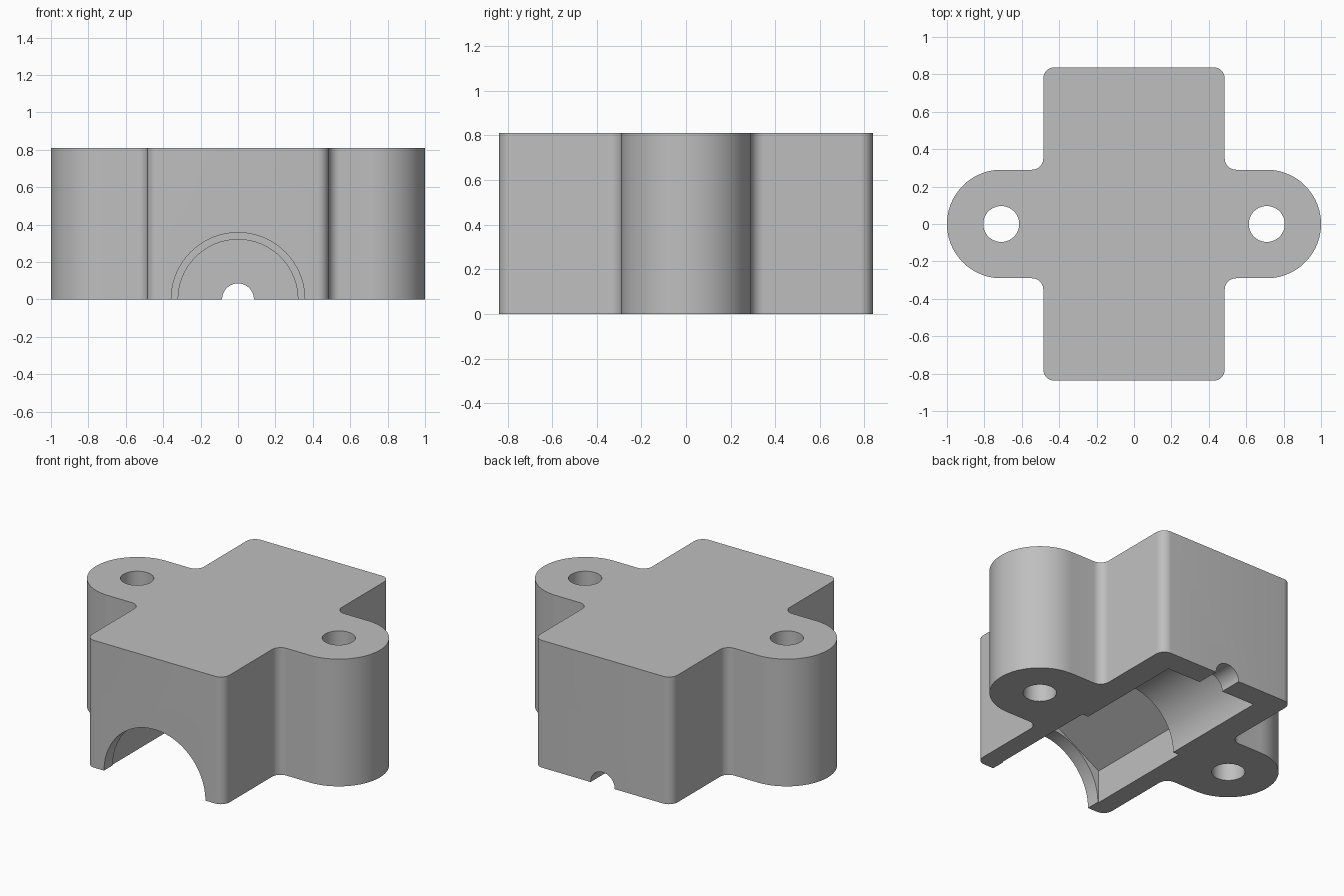
import bpy, bmesh, math
from mathutils import Matrix

cube = bpy.data.objects.get("Cube")
if cube:
    bpy.data.objects.remove(cube, do_unlink=True)

HEIGHT = 0.81
EAR_X, EAR_R = 0.71, 0.29
BODY_X, BODY_Y, FILLET = 0.485, 0.838, 0.06

grey = bpy.data.materials.new("plain grey")
grey.use_nodes = True
grey.diffuse_color = (0.52, 0.52, 0.52, 1)
grey.node_tree.nodes["Principled BSDF"].inputs["Base Color"].default_value = (0.52, 0.52, 0.52, 1)


def arc(cx, cy, r, start, end, steps):
    angles = [math.radians(start + (end - start) * i / steps) for i in range(steps + 1)]
    return [(cx + r * math.cos(a), cy + r * math.sin(a)) for a in angles]


def prism(name, outline, low, high, along_y=False):
    """Extrude an outline upwards, or an x-z outline along y."""
    bm = bmesh.new()
    face = bm.faces.new([bm.verts.new((x, y, low)) for x, y in outline])
    grown = bmesh.ops.extrude_face_region(bm, geom=[face])["geom"]
    bmesh.ops.translate(bm, vec=(0, 0, high - low),
                        verts=[v for v in grown if isinstance(v, bmesh.types.BMVert)])
    if along_y:
        # (x, y, z) -> (x, z, y)
        bm.transform(Matrix(((1, 0, 0, 0), (0, 0, 1, 0), (0, 1, 0, 0), (0, 0, 0, 1))))
    bmesh.ops.recalc_face_normals(bm, faces=bm.faces[:])
    mesh = bpy.data.meshes.new(name)
    bm.to_mesh(mesh)
    bm.free()
    mesh.materials.append(grey)
    obj = bpy.data.objects.new(name, mesh)
    bpy.context.collection.objects.link(obj)
    return obj


# Cross-shaped block: one quarter of the outline, mirrored and turned
quarter = (arc(EAR_X, 0, EAR_R, 0, 90, 24)
           + arc(BODY_X + FILLET, EAR_R + FILLET, FILLET, 270, 180, 8)
           + arc(BODY_X - FILLET, BODY_Y - FILLET, FILLET, 0, 90, 8))
half = (quarter + [(-x, y) for x, y in reversed(quarter)])[:-1]
block = prism("housing_half", half + [(-x, -y) for x, y in half], 0, HEIGHT)


def circle(cx, r, sides=64, turn=0):
    return arc(cx, 0, r, turn, turn + 360, sides)[:-1]


# Bolt holes, front opening, hexagonal pocket, round bore and rear shaft hole
cutters = [prism("bolt_hole", circle(s * EAR_X, 0.096), -0.2, 1) for s in (-1, 1)]
cutters += [
    prism("front_opening", circle(0, 0.357, 96), -1, -0.7, True),
    prism("hex_pocket", circle(0, 0.363 / math.cos(math.pi / 6), 6, 30), -0.75, -0.03, True),
    prism("round_bore", circle(0, 0.32, 96), -0.2, 0.69, True),
    prism("shaft_hole", circle(0, 0.085), 0.5, 1, True),
]

bpy.ops.object.select_all(action="DESELECT")
block.select_set(True)
bpy.context.view_layer.objects.active = block
for cutter in cutters:
    cutter.hide_render = True
    cut = block.modifiers.new(cutter.name, "BOOLEAN")
    cut.operation = "DIFFERENCE"
    cut.solver = "EXACT"
    cut.object = cutter
    bpy.ops.object.modifier_apply(modifier=cut.name)
    bpy.data.objects.remove(cutter, do_unlink=True)

bpy.ops.object.shade_smooth_by_angle(angle=math.radians(30))
